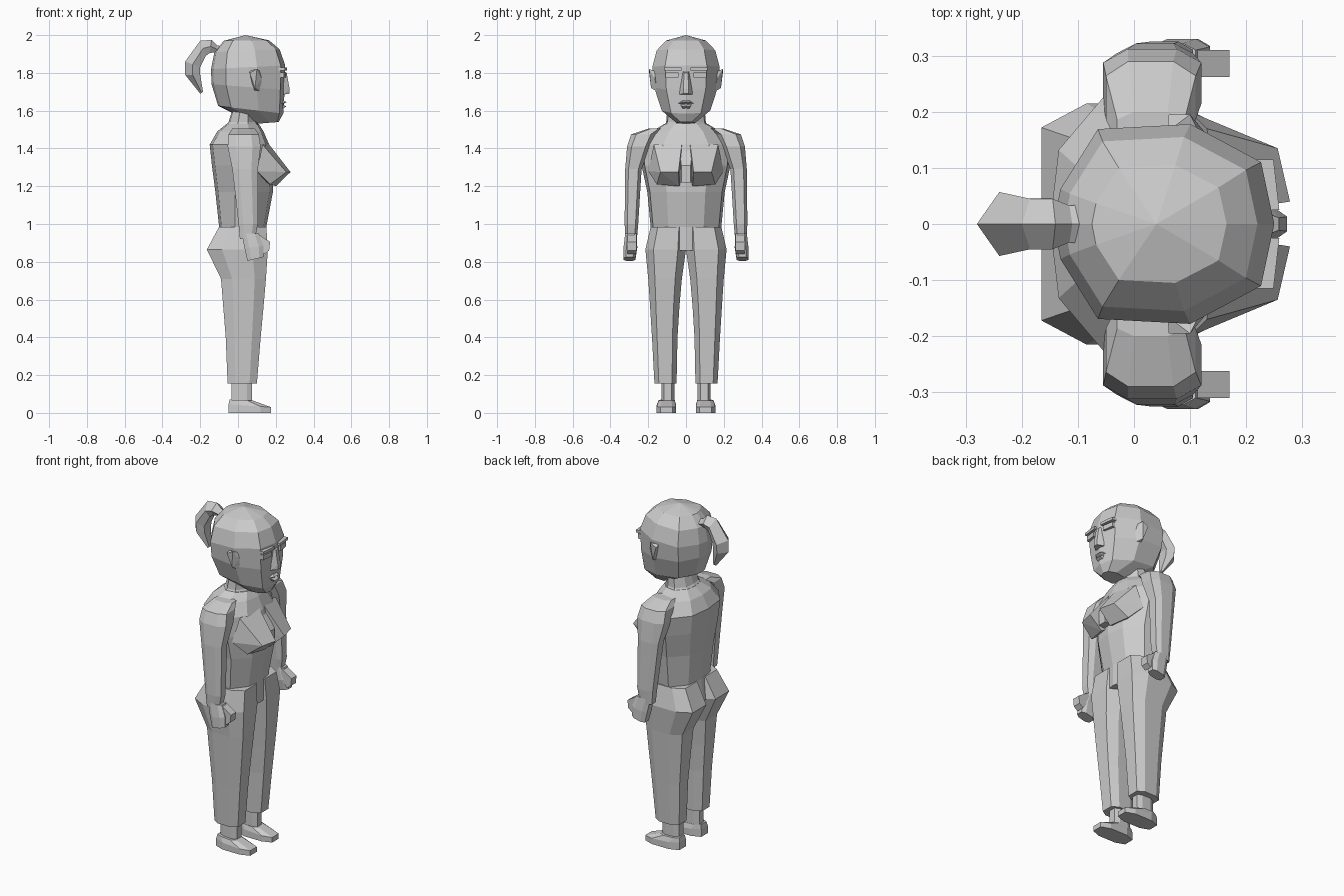
import bpy, bmesh

# Half plan outlines: (fraction front to back, fraction of half width)
HEAD = [(0, 0), (.06, .62), (.38, 1), (.8, .95), (.97, .35), (1, 0)]
BODY = [(0, 0), (.06, .5), (.32, .93), (.66, 1), (.95, .55), (1, 0)]
LIMB = [(0, .6), (.25, 1), (.75, 1), (1, .6)]
TAIL = [(0, .6), (.5, 1), (1, 0)]


def finish(name, bm, mirror):
    bmesh.ops.recalc_face_normals(bm, faces=bm.faces)
    me = bpy.data.meshes.new(name)
    bm.to_mesh(me)
    bm.free()
    ob = bpy.data.objects.new(name, me)
    bpy.context.collection.objects.link(ob)
    if mirror:
        m = ob.modifiers.new("other_side", 'MIRROR')
        m.use_axis = (False, True, False)
        m.use_mirror_merge = False
    return ob


def loft(name, rings, half, mirror=False, apex=None):
    """rings: (x front, x back, y min, y max, z front, z back)"""
    plan = half + [(u, -v) for u, v in reversed(half) if v]
    bm = bmesh.new()
    loops = []
    for xf, xb, y0, y1, zf, zb in rings:
        loops.append([bm.verts.new((xf + (xb - xf) * u,
                                    (y0 + y1) / 2 + (y1 - y0) / 2 * v,
                                    zf + (zb - zf) * u)) for u, v in plan])
    n = len(plan)
    for a, b in zip(loops, loops[1:]):
        for i in range(n):
            j = (i + 1) % n
            bm.faces.new((a[i], a[j], b[j], b[i]))
    bm.faces.new(loops[0])
    if apex:
        tip = bm.verts.new(apex)
        for i in range(n):
            bm.faces.new((loops[-1][i], loops[-1][(i + 1) % n], tip))
    else:
        bm.faces.new(loops[-1])
    return finish(name, bm, mirror)


def hull(name, pts, mirror=False):
    bm = bmesh.new()
    vs = [bm.verts.new(p) for p in pts]
    bmesh.ops.convex_hull(bm, input=vs)
    bmesh.ops.dissolve_limit(bm, angle_limit=.02, verts=bm.verts, edges=bm.edges)
    return finish(name, bm, mirror)


def centred(rings):
    return [(xf, xb, -w, w, zf, zb) for xf, xb, w, zf, zb in rings]


def level(rings):
    return [r + (r[-1],) for r in rings]


# Head
loft("head", centred([
    (.215, .09, .05, 1.54, 1.53),
    (.24, -.105, .128, 1.585, 1.625),
    (.247, -.14, .168, 1.71, 1.74),
    (.25, -.143, .178, 1.84, 1.82),
    (.22, -.125, .155, 1.925, 1.91),
    (.165, -.075, .105, 1.972, 1.97)]), HEAD, apex=(.04, 0, 2.0))

# Neck and torso
loft("neck", centred([
    (.13, -.085, .13, 1.48, 1.5),
    (.1, -.05, .105, 1.54, 1.54),
    (.09, -.015, .095, 1.65, 1.65)]), BODY)
loft("torso", centred([
    (.15, -.12, .2, .86, .86),
    (.15, -.10, .187, .985, .985),
    (.185, -.12, .205, 1.17, 1.17),
    (.185, -.138, .235, 1.31, 1.31),
    (.165, -.15, .24, 1.42, 1.42),
    (.135, -.11, .18, 1.49, 1.49),
    (.11, -.06, .115, 1.53, 1.53)]), BODY)
hull("bust", [(.15, .02, 1.44), (.13, .17, 1.42), (.278, .04, 1.275),
              (.256, .135, 1.275), (.20, .035, 1.2), (.17, .155, 1.21),
              (.1, .2, 1.28), (.1, .02, 1.25)], True)
hull("bust_centre", [(.16, s * y, z) for s in (1, -1) for y, z in ((.035, 1.4), (.04, 1.22))]
     + [(.225, s * .025, z) for s in (1, -1) for z in (1.31, 1.22)])

# Trouser legs, including hips and seat
loft("trouser_leg", level([
    (.15, -.1, .0, .187, .985),
    (.158, -.165, .0, .215, .865),
    (.148, -.09, .022, .2, .71),
    (.135, -.078, .035, .19, .56),
    (.12, -.065, .045, .18, .4),
    (.1, -.055, .05, .167, .155)]), LIMB, True)

# Ankles and shoes
loft("ankle", level([
    (.075, -.035, .062, .13, .05),
    (.075, -.035, .062, .13, .2)]), LIMB, True)
loft("shoe", [
    (.175, -.05, .052, .155, 0, 0),
    (.175, -.05, .052, .155, .03, .045),
    (.08, -.045, .06, .145, .065, .07)], LIMB, True)

# Arms with hands and thumbs
loft("arm", level([
    (.09, .01, .26, .32, .92),
    (.105, .003, .253, .325, 1.0),
    (.105, -.03, .235, .322, 1.29),
    (.12, -.055, .19, .312, 1.41),
    (.11, -.05, .16, .29, 1.475),
    (.09, -.03, .13, .2, 1.505)]), LIMB, True)
loft("hand", [
    (.135, .05, .268, .33, .825, .805),
    (.135, .035, .258, .33, .885, .87),
    (.11, .02, .262, .322, .95, .95)], LIMB, True)
hull("thumb", [(x, y, z) for y in (.262, .31) for x, z in
               ((.1, .95), (.17, .905), (.165, .86), (.14, .84), (.1, .89))], True)

# Ears
hull("ear", [(.06, .165, 1.81), (.115, .165, 1.81), (.125, .165, 1.77), (.12, .15, 1.7),
             (.085, .15, 1.7), (.062, .195, 1.8), (.1, .195, 1.82), (.09, .185, 1.72)], True)

# Facial features
hull("nose", [(.24, s * y, z) for s in (1, -1) for y, z in ((.018, 1.81), (.036, 1.685))]
     + [(.258, s * .011, 1.8) for s in (1, -1)]
     + [(.273, s * .013, z) for s in (1, -1) for z in (1.715, 1.69)])
for label, y0, y1, z0, z1, x in (("eyebrow", .025, .115, 1.812, 1.828, .249),
                                 ("eye", .04, .108, 1.775, 1.803, .243)):
    hull(label, [(x + dx - .09 * y, y, z) if y > .05 else (x + dx, y, z)
                 for dx in (-.03, .01) for y in (y0, y1) for z in (z0, z1)], True)
for label, zc, w in (("upper_lip", 1.645, .048), ("lower_lip", 1.622, .035)):
    hull(label, [(.225, s * w, 1.637) for s in (1, -1)]
         + [(x, s * .018, z) for s in (1, -1) for x, z in
            ((.235, zc + .012), (.235, zc - .012), (.257, zc))])

# Ponytail: hair tie, arch and hanging tip
loft("ponytail", [
    (-.09, -.07, -.035, .035, 1.905, 1.94),
    (-.12, -.11, -.033, .033, 1.91, 1.945),
    (-.15, -.14, -.045, .045, 1.905, 1.975),
    (-.17, -.2, -.045, .045, 1.89, 1.97),
    (-.2, -.28, -.057, .057, 1.83, 1.86),
    (-.2, -.28, -.05, .05, 1.79, 1.79),
    (-.185, -.2, -.012, .012, 1.7, 1.69)], TAIL)
